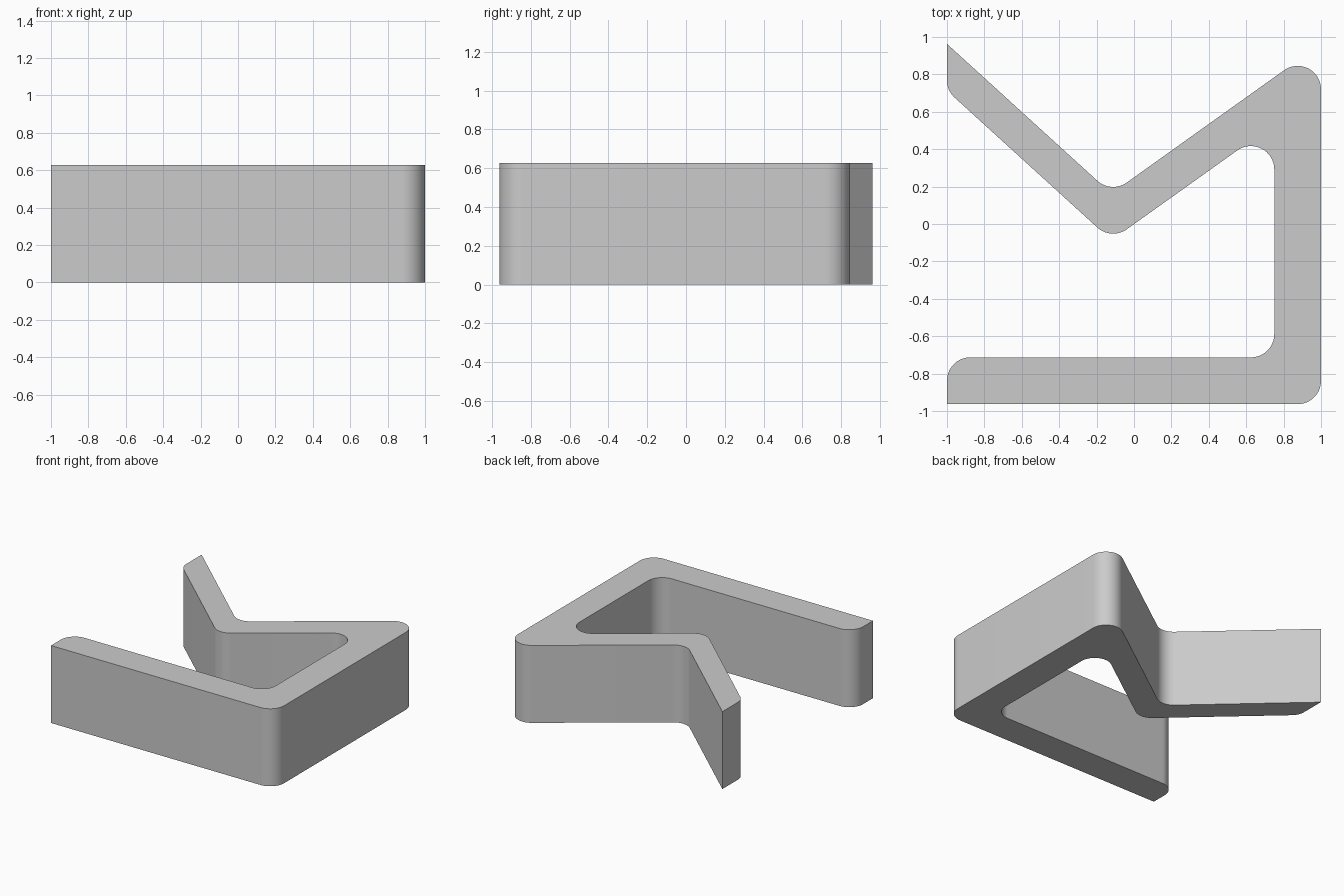
import bpy, bmesh, math
from mathutils import Vector

cube = bpy.data.objects.get("Cube")
if cube:
    bpy.data.objects.remove(cube, do_unlink=True)

HEIGHT = 0.627
WALL = 0.25
RADIUS = 0.125
EDGE = 0.963
STEPS = 16

grey = bpy.data.materials.new("plain grey")
grey.use_nodes = True
grey.diffuse_color = (0.6, 0.6, 0.6, 1)
grey.node_tree.nodes["Principled BSDF"].inputs["Base Color"].default_value = (0.6, 0.6, 0.6, 1)


def fillet(prev, corner, nxt, radius):
    """Points of an arc that rounds a profile corner."""
    a, b = (prev - corner).normalized(), (nxt - corner).normalized()
    half = a.angle(b) / 2
    centre = corner + (a + b).normalized() * radius / math.sin(half)
    start = corner + a * radius / math.tan(half) - centre
    end = corner + b * radius / math.tan(half) - centre
    sweep = math.atan2(start.x * end.y - start.y * end.x, start.dot(end))
    points = []
    for i in range(STEPS + 1):
        t = sweep * i / STEPS
        c, s = math.cos(t), math.sin(t)
        points.append(centre + Vector((c * start.x - s * start.y, s * start.x + c * start.y)))
    return points


# Folded strip outline: x, y, rounded or sharp
valley = Vector((-0.121, 0.163))
slope = EDGE - valley.y
inner_x = 1 - WALL
inner_y = EDGE - WALL - slope * WALL / (1 - valley.x)
corners = [
    (-1, -EDGE, False),
    (1, -EDGE, True),
    (1, EDGE, True),
    (valley.x, valley.y, True),
    (-1, EDGE, False),
    (-1, EDGE - WALL, True),
    (valley.x, valley.y - WALL, True),
    (inner_x, inner_y, True),
    (inner_x, WALL - EDGE, True),
    (-1, WALL - EDGE, True),
]
points = [Vector(c[:2]) for c in corners]
outline = []
for i, corner in enumerate(corners):
    if corner[2]:
        outline += fillet(points[i - 1], points[i], points[(i + 1) % len(points)], RADIUS)
    else:
        outline.append(points[i])

# Extrude the outline upward
bm = bmesh.new()
base = bm.faces.new([bm.verts.new((p.x, p.y, 0)) for p in outline])
top = bmesh.ops.extrude_face_region(bm, geom=[base], use_keep_orig=True)
bmesh.ops.translate(bm, vec=(0, 0, HEIGHT),
                    verts=[g for g in top["geom"] if isinstance(g, bmesh.types.BMVert)])
bmesh.ops.recalc_face_normals(bm, faces=bm.faces)
mesh = bpy.data.meshes.new("folded_strip")
bm.to_mesh(mesh)
bm.free()
mesh.materials.append(grey)

strip = bpy.data.objects.new("folded_strip", mesh)
bpy.context.collection.objects.link(strip)
bpy.ops.object.select_all(action="DESELECT")
strip.select_set(True)
bpy.context.view_layer.objects.active = strip
bpy.ops.object.shade_smooth_by_angle(angle=math.radians(30))
